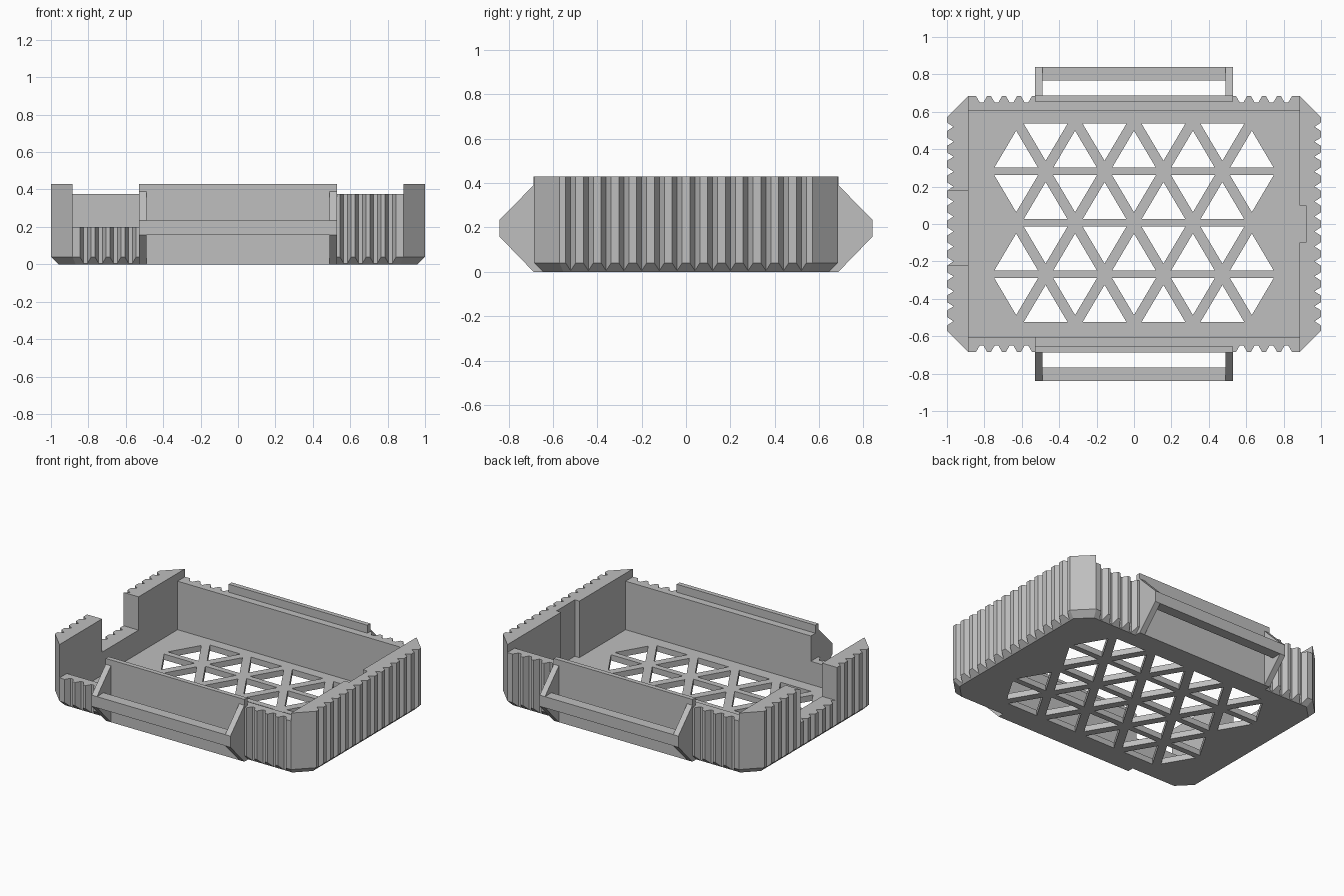
import bpy
import bmesh

cube = bpy.data.objects.get("Cube")
if cube:
    bpy.data.objects.remove(cube, do_unlink=True)

# One plain grey plastic
GREY = (0.52, 0.52, 0.52, 1)
mat = bpy.data.materials.new("grey plastic")
mat.use_nodes = True
mat.diffuse_color = GREY
bsdf = next(n for n in mat.node_tree.nodes if n.type == 'BSDF_PRINCIPLED')
bsdf.inputs["Base Color"].default_value = GREY

L, W, H = 1.0, 0.685, 0.43           # half length, half width, height
IN_L, IN_W = 0.885, 0.605            # inner half sizes
FLOOR, RIM, LOW = 0.04, 0.375, 0.2   # floor top, side wall top, cut-out sill
GRIP = 0.53                          # half length of a handle


def loft(bm, rings):
    """Closed solid through rings of equal point count."""
    loops = [[bm.verts.new(p) for p in ring] for ring in rings]
    n = len(loops[0])
    for a, b in zip(loops, loops[1:]):
        for i in range(n):
            j = (i + 1) % n
            bm.faces.new((a[i], a[j], b[j], b[i]))
    bm.faces.new(loops[0][::-1])
    bm.faces.new(loops[-1])


def prism(bm, pts, lo, hi, axis="z"):
    if axis == "z":
        loft(bm, [[(a, b, t) for a, b in pts] for t in (lo, hi)])
    else:
        loft(bm, [[(t, a, b) for a, b in pts] for t in (lo, hi)])


def box(bm, x, y, z):
    prism(bm, [(x[0], y[0]), (x[1], y[0]), (x[1], y[1]), (x[0], y[1])], *z)


def finish(bm, name):
    bmesh.ops.recalc_face_normals(bm, faces=bm.faces)
    mesh = bpy.data.meshes.new(name)
    bm.to_mesh(mesh)
    bm.free()
    mesh.materials.append(mat)
    obj = bpy.data.objects.new(name, mesh)
    bpy.context.scene.collection.objects.link(obj)
    return obj


def cut(target, bm):
    """Subtract the solids in bm from target and drop the cutter."""
    cutter = finish(bm, "cutter")
    cutter.hide_render = True
    mod = target.modifiers.new("cut", 'BOOLEAN')
    mod.operation, mod.solver, mod.object = 'DIFFERENCE', 'EXACT', cutter
    bpy.context.view_layer.update()
    deps = bpy.context.evaluated_depsgraph_get()
    mesh = bpy.data.meshes.new_from_object(target.evaluated_get(deps))
    target.modifiers.clear()
    target.data = mesh
    bpy.data.objects.remove(cutter, do_unlink=True)


def octagon(inset, z):
    x, y = L - inset, W - inset
    diag = IN_L + W - inset * 2 ** 0.5
    q = [(x, diag - x), (diag - y, y)]
    ring = q + [(-a, b) for a, b in q[::-1]]
    ring += [(-a, -b) for a, b in ring]
    return [(a, b, z) for a, b in ring]


# Tray body with clipped corners and a bevelled foot
bm = bmesh.new()
loft(bm, [octagon(FLOOR, 0), octagon(0, FLOOR), octagon(0, H)])
tray = finish(bm, "tray_body")

# Inner pocket, with a shallow slot in the +x end wall
bm = bmesh.new()
prism(bm, [(-IN_L, -IN_W), (IN_L, -IN_W), (IN_L, -0.1), (0.92, -0.1),
           (0.92, 0.1), (IN_L, 0.1), (IN_L, IN_W), (-IN_L, IN_W)], FLOOR, 1)
cut(tray, bm)

# Long walls sit lower than the end walls
bm = bmesh.new()
box(bm, (-IN_L, IN_L), (-1, 1), (RIM, 1))
cut(tray, bm)

# Cut-outs in the front wall and the -x end wall
bm = bmesh.new()
box(bm, (-IN_L, -GRIP), (-0.9, -0.5), (LOW, 1))
box(bm, (-1.1, -0.8), (-0.22, 0.178), (LOW, 1))
cut(tray, bm)

# Grip grooves around the outside
DEPTH = 0.035
bm = bmesh.new()
for s in (-1, 1):
    for i in range(14):
        y = (i - 6.5) * 0.08
        prism(bm, [(s * (L + 0.01), y - 0.029), (s * (L - DEPTH), y),
                   (s * (L + 0.01), y + 0.029)], -0.1, 1)
    for side in (-1, 1):
        for i in range(4):
            x = side * (0.575 + 0.08 * i)
            yo, yi = s * (W + 0.01), s * (W - DEPTH)
            prism(bm, [(x - 0.036, yo), (x - 0.01, yi),
                       (x + 0.01, yi), (x + 0.036, yo)], -0.1, 1)
cut(tray, bm)

# Triangular lattice holes in the floor
bm = bmesh.new()
for row in range(4):
    base = 0.301 - 0.275 * row
    for k in range(9):
        x = (k - 4) * 0.1575
        up = (k + row) % 2 == 0
        foot = base if up else base + 0.235
        tip = foot + (0.198 if up else -0.198)
        prism(bm, [(x - 0.117, foot), (x + 0.117, foot), (x, tip)], -0.1, 0.1)
cut(tray, bm)

# Handles on the long sides: back panel with raised lip, cheeks and bar
for s, name in ((-1, "front"), (1, "back")):
    bm = bmesh.new()
    prism(bm, [(s * 0.645, 0), (s * 0.687, 0), (s * 0.687, H),
               (s * 0.655, H), (s * 0.655, FLOOR)], -GRIP, GRIP, "x")
    finish(bm, name + "_handle_panel")

    bm = bmesh.new()
    cheek = [(s * 0.68, 0), (s * 0.687, 0), (s * 0.84, 0.158),
             (s * 0.84, 0.235), (s * 0.687, 0.39), (s * 0.68, 0.39)]
    for lo, hi in ((-GRIP, -0.49), (0.49, GRIP)):
        prism(bm, cheek, lo, hi, "x")
    finish(bm, name + "_handle_cheeks")

    bm = bmesh.new()
    box(bm, (-0.49, 0.49), sorted((s * 0.768, s * 0.84)), (0.158, 0.235))
    finish(bm, name + "_handle_bar")
